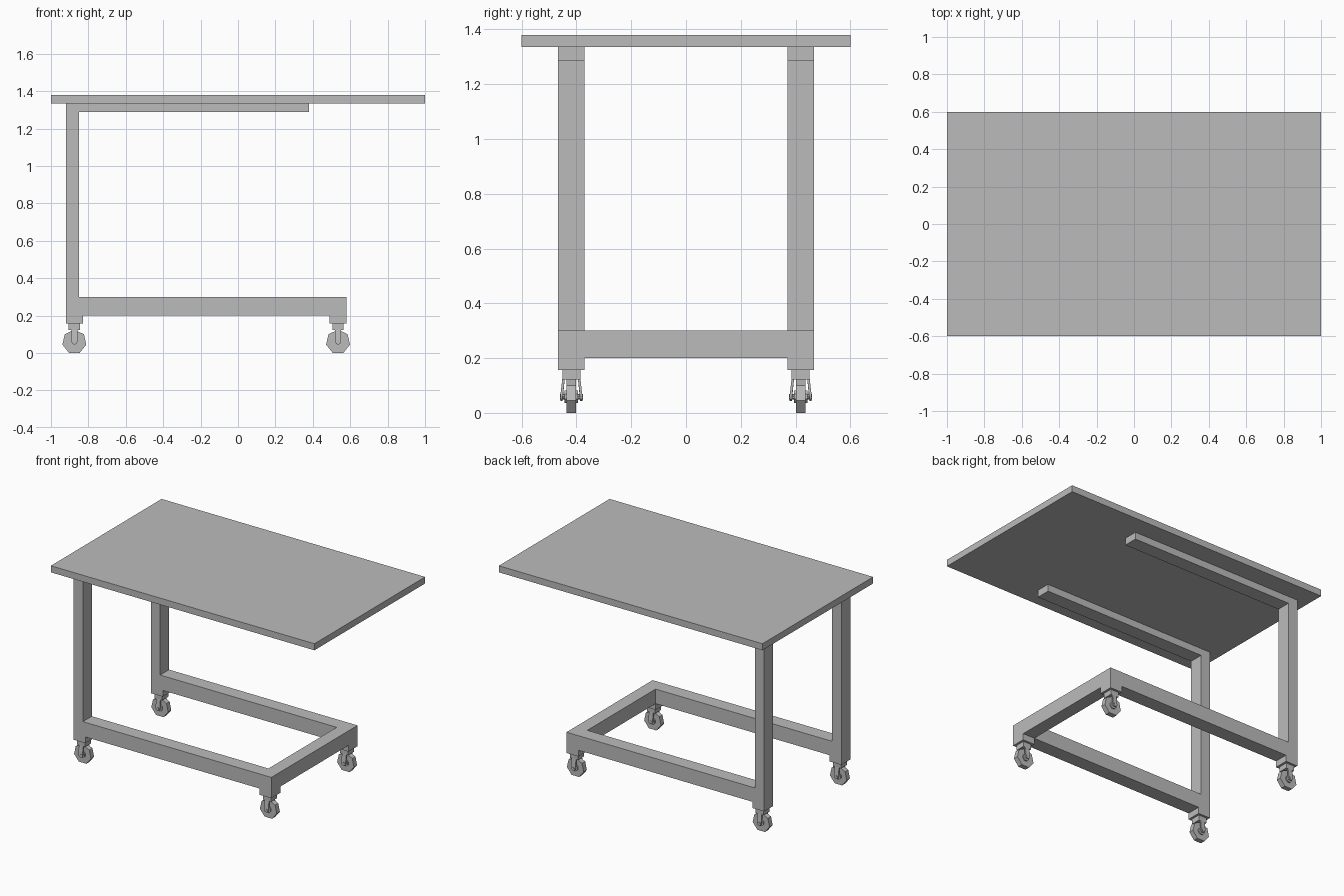
import bpy, math
from mathutils import Vector

cube = bpy.data.objects.get("Cube")
if cube:
    bpy.data.objects.remove(cube, do_unlink=True)

grey = bpy.data.materials.new("plain grey")
grey.use_nodes = True
grey.diffuse_color = (0.5, 0.5, 0.5, 1)
grey.node_tree.nodes["Principled BSDF"].inputs["Base Color"].default_value = (0.5, 0.5, 0.5, 1)


def make(name, verts, faces):
    mesh = bpy.data.meshes.new(name)
    mesh.from_pydata(verts, [], faces)
    mesh.materials.append(grey)
    obj = bpy.data.objects.new(name, mesh)
    bpy.context.collection.objects.link(obj)
    return obj


def prism(name, profile, y0, y1):
    """Extrude a counter-clockwise xz profile from y0 to y1."""
    n = len(profile)
    verts = [(x, y, z) for y in (y0, y1) for x, z in profile]
    faces = [tuple(range(n)), tuple(reversed(range(n, 2 * n)))]
    faces += [(i, i + n, (i + 1) % n + n, (i + 1) % n) for i in range(n)]
    return make(name, verts, faces)


def box(name, x, y, z):
    return prism(name, [(x[0], z[0]), (x[1], z[0]), (x[1], z[1]), (x[0], z[1])], *y)


def polygon(cx, cz, r, sides, start):
    return [(cx + r * math.cos(start + i * math.tau / sides),
             cz + r * math.sin(start + i * math.tau / sides)) for i in range(sides)]


def fork_arm(name, cx, cy, side):
    """Splayed arm with a rounded lower end that holds the axle."""
    half, thick = 0.016, 0.009
    outline = [(-half, 0.06), (-0.011, 0.049), (0, 0.044), (0.011, 0.049),
               (half, 0.06), (half, 0.13), (-half, 0.13)]
    arm = prism(name, [(cx + x, z) for x, z in outline], -thick / 2, thick / 2)
    for v in arm.data.vertices:
        splay = 0.036 - 0.008 * max(0, (v.co.z - 0.06) / 0.07)
        v.co.y += cy + side * splay
    return arm


def caster(tag, cx, cy):
    wz = 0.059
    prism("wheel_" + tag, polygon(cx, wz, 0.0655, 7, math.pi / 2), cy - 0.017, cy + 0.017)
    box("swivel_" + tag, (cx - 0.03, cx + 0.03), (cy - 0.033, cy + 0.033), (0.122, 0.157))
    prism("axle_" + tag, polygon(cx, wz, 0.01, 8, 0), cy - 0.042, cy + 0.042)
    for side, label in ((-1, "front"), (1, "back")):
        fork_arm(f"fork_{label}_{tag}", cx, cy, side)
        prism(f"hub_{label}_{tag}", polygon(cx, wz, 0.024, 8, math.pi / 8),
              *sorted((cy + side * 0.015, cy + side * 0.025)))


# Table top
box("table_top", (-1, 1), (-0.6, 0.6), (1.335, 1.38))

# Side frames, feet and casters
INNER, OUTER = 0.37, 0.467
for side, label in ((-1, "front"), (1, "back")):
    y = sorted((side * INNER, side * OUTER))
    prism("side_frame_" + label,
          [(-0.92, 0.2), (0.58, 0.2), (0.58, 0.3), (-0.85, 0.3), (-0.85, 1.287),
           (0.38, 1.287), (0.38, 1.335), (-0.92, 1.335)], *y)
    for x0, end in ((-0.92, "left_end"), (0.49, "right_end")):
        tag = f"{label}_{end}"
        box("foot_" + tag, (x0, x0 + 0.09), y, (0.157, 0.2))
        caster(tag, x0 + 0.045, side * (INNER + OUTER) / 2)

# Cross bar that closes the base at one end
box("cross_bar", (0.49, 0.58), (-INNER, INNER), (0.2, 0.3))
